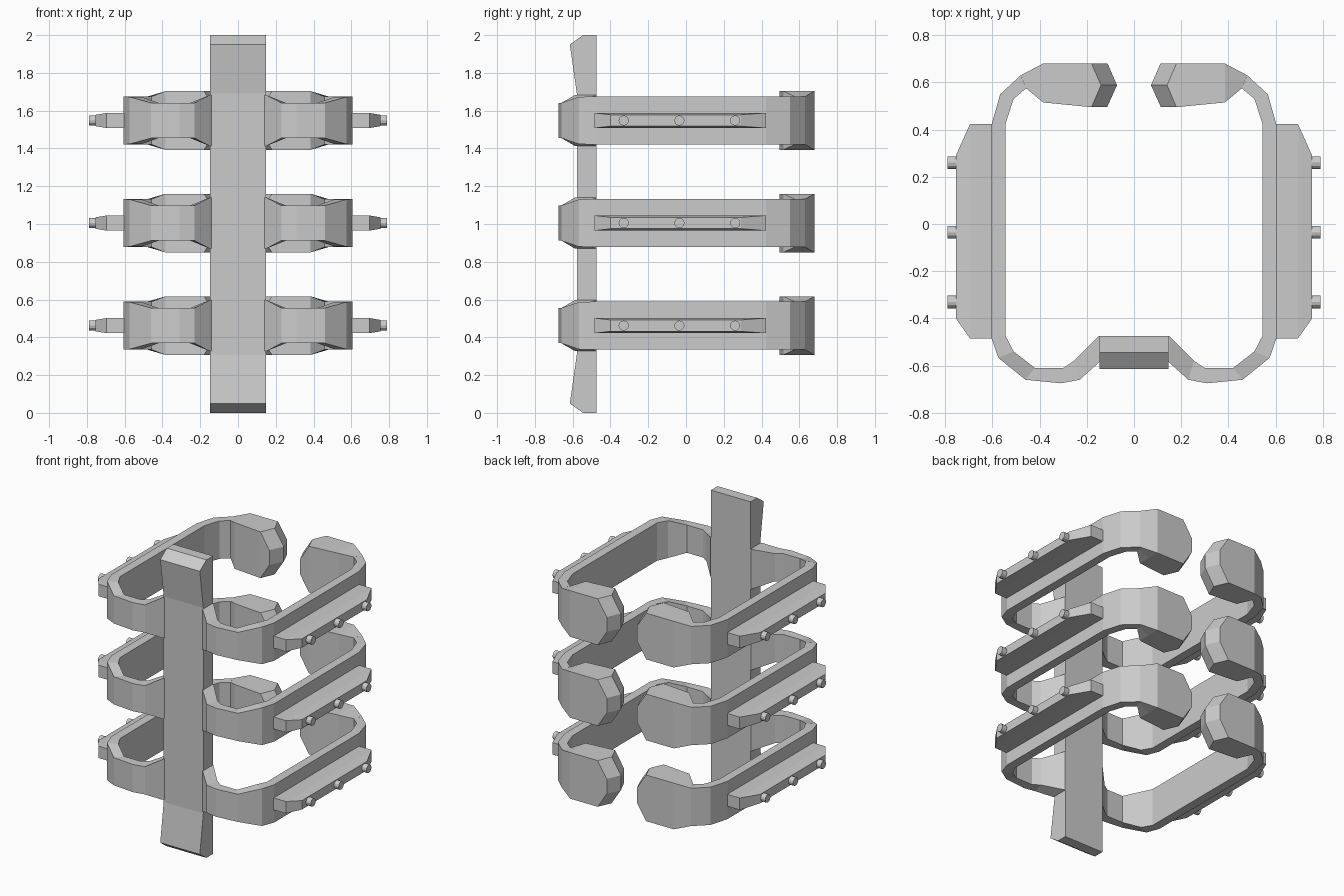
import bpy, bmesh, math
from mathutils import Matrix

cube = bpy.data.objects.get("Cube")
if cube:
    bpy.data.objects.remove(cube, do_unlink=True)

grey = bpy.data.materials.new("plain grey")
grey.use_nodes = True
colour = (0.6, 0.6, 0.6, 1)
grey.diffuse_color = colour
grey.node_tree.nodes["Principled BSDF"].inputs["Base Color"].default_value = colour


def finish(name, bm, mirror=True):
    """Turn a bmesh into an object, optionally mirrored across x."""
    bmesh.ops.recalc_face_normals(bm, faces=bm.faces)
    mesh = bpy.data.meshes.new(name)
    bm.to_mesh(mesh)
    bm.free()
    mesh.materials.append(grey)
    obj = bpy.data.objects.new(name, mesh)
    bpy.context.collection.objects.link(obj)
    if mirror:
        mod = obj.modifiers.new("mirror", "MIRROR")
        mod.use_mirror_merge = False
    return obj


def loft(name, sections, z):
    """Skin sections, each (half height, plan points), around height z."""
    bm = bmesh.new()
    rings = []
    for half, plan in sections:
        top = [bm.verts.new((x, y, z + half)) for x, y in plan]
        low = [bm.verts.new((x, y, z - half)) for x, y in reversed(plan)]
        rings.append(top + low)
    n = len(rings[0])
    for a, b in zip(rings, rings[1:]):
        for i in range(n):
            j = (i + 1) % n
            bm.faces.new((a[i], a[j], b[j], b[i]))
    # end caps, split into quads across the plan points
    for ring in (rings[0], rings[-1]):
        for i in range(n // 2 - 1):
            bm.faces.new((ring[i], ring[i + 1], ring[n - 2 - i], ring[n - 1 - i]))
    return finish(name, bm)


# Curved strap: half height, inner point, outer point
strap = [
    (0.135, [(0.14, -0.475), (0.14, -0.578)]),
    (0.135, [(0.15, -0.475), (0.15, -0.588)]),
    (0.093, [(0.254, -0.58), (0.23, -0.66)]),
    (0.093, [(0.30, -0.61), (0.31, -0.675)]),
    (0.093, [(0.42, -0.61), (0.46, -0.66)]),
    (0.125, [(0.51, -0.54), (0.575, -0.567)]),
    (0.127, [(0.545, -0.473), (0.605, -0.48)]),
    (0.127, [(0.545, 0.423), (0.603, 0.423)]),
    (0.127, [(0.51, 0.53), (0.567, 0.55)]),
    (0.127, [(0.457, 0.575), (0.48, 0.63)]),
]

# Thick end pad with a pointed, chamfered tip
pad = [
    (0.127, [(0.457, 0.575), (0.468, 0.602), (0.48, 0.63)]),
    (0.155, [(0.385, 0.515), (0.385, 0.598), (0.385, 0.68)]),
    (0.155, [(0.18, 0.495), (0.14, 0.588), (0.18, 0.68)]),
    (0.05, [(0.114, 0.495), (0.072, 0.588), (0.112, 0.68)]),
]

# Side rail, tapering outward
rail = [
    (0.04, [(0.58, -0.485), (0.58, 0.423)]),
    (0.04, [(0.695, -0.485), (0.695, 0.423)]),
    (0.03, [(0.755, -0.40), (0.755, 0.29)]),
]

for level, z in (("lower", 0.462), ("middle", 1.005), ("upper", 1.548)):
    loft(level + "_strap", strap, z)
    loft(level + "_end_pad", pad, z)
    loft(level + "_side_rail", rail, z)

    # Small round studs on the rail
    bm = bmesh.new()
    for y in (-0.33, -0.035, 0.26):
        place = Matrix.Translation((0.765, y, z)) @ Matrix.Rotation(math.pi / 2, 4, "Y")
        bmesh.ops.create_cone(bm, cap_ends=True, segments=12, radius1=0.027,
                              radius2=0.027, depth=0.05, matrix=place)
    finish(level + "_studs", bm)

# Upright spine: side profile extruded across x
profile = [(-0.475, 0), (-0.545, 0), (-0.615, 0.05), (-0.578, 0.31),
           (-0.578, 1.69), (-0.615, 1.95), (-0.545, 2), (-0.475, 2)]
bm = bmesh.new()
face = bm.faces.new([bm.verts.new((-0.147, y, z)) for y, z in profile])
side = bmesh.ops.extrude_face_region(bm, geom=[face])["geom"]
bmesh.ops.translate(bm, vec=(0.294, 0, 0),
                    verts=[v for v in side if isinstance(v, bmesh.types.BMVert)])
finish("spine", bm, mirror=False)
